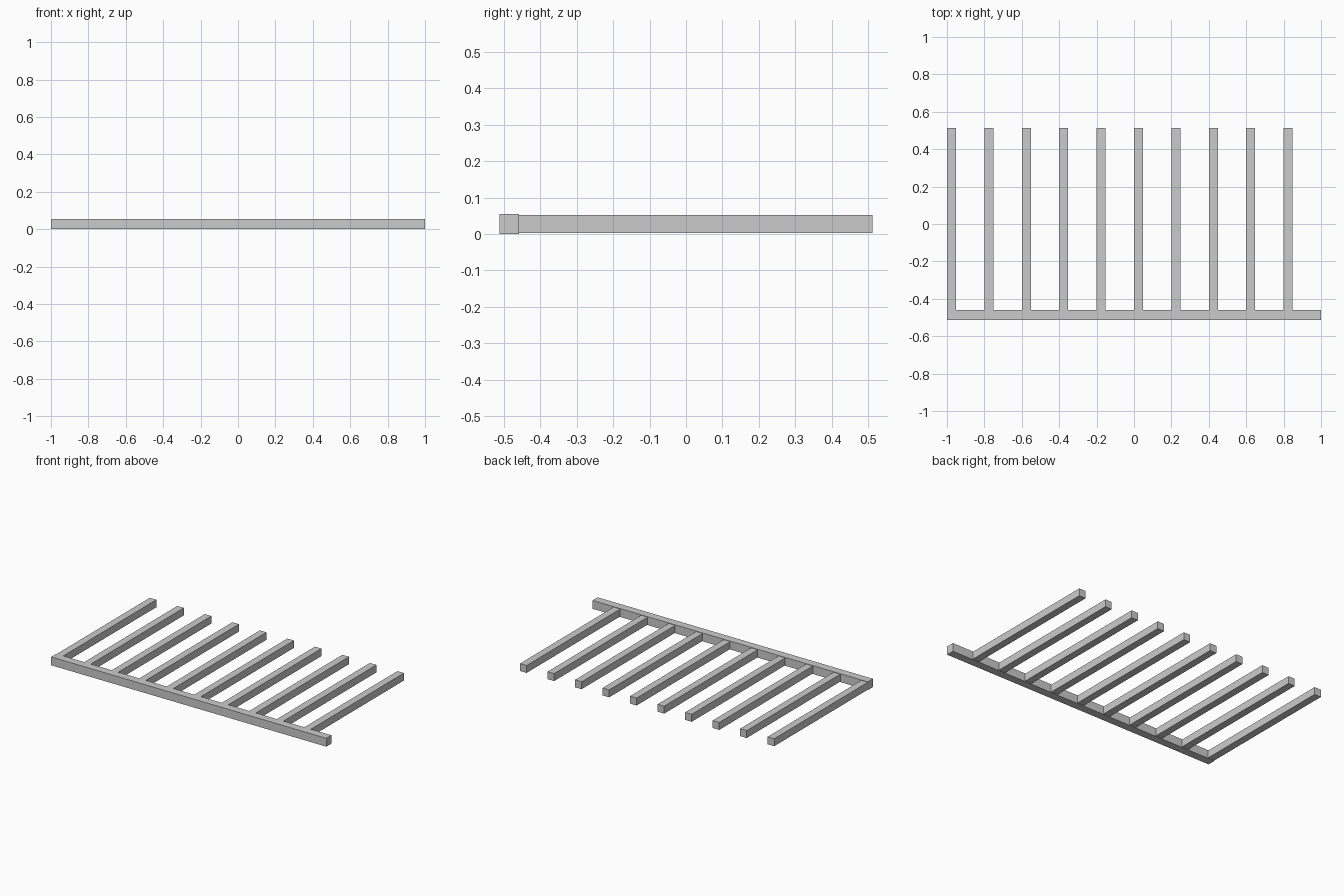
import bpy

if "Cube" in bpy.data.objects:
    bpy.data.objects.remove(bpy.data.objects["Cube"])


def box(name, lo, hi):
    """Add a box spanning two opposite corners."""
    bpy.ops.mesh.primitive_cube_add(size=1, location=[(a + b) / 2 for a, b in zip(lo, hi)])
    obj = bpy.context.object
    obj.name = name
    obj.scale = [b - a for a, b in zip(lo, hi)]
    bpy.ops.object.transform_apply(location=False, rotation=False, scale=True)
    return obj


RAIL_BACK = -0.459
HALF_DEPTH = 0.512

# Long rail along the front
box("rail", (-1, -HALF_DEPTH, 0), (1, RAIL_BACK, 0.055))

# Ten evenly spaced bars, slightly thinner than the rail, butted against its back
for i in range(10):
    x = -1 + 0.2 * i
    box(f"bar_{i + 1}", (x, RAIL_BACK, 0.003), (x + 0.048, HALF_DEPTH, 0.052))
